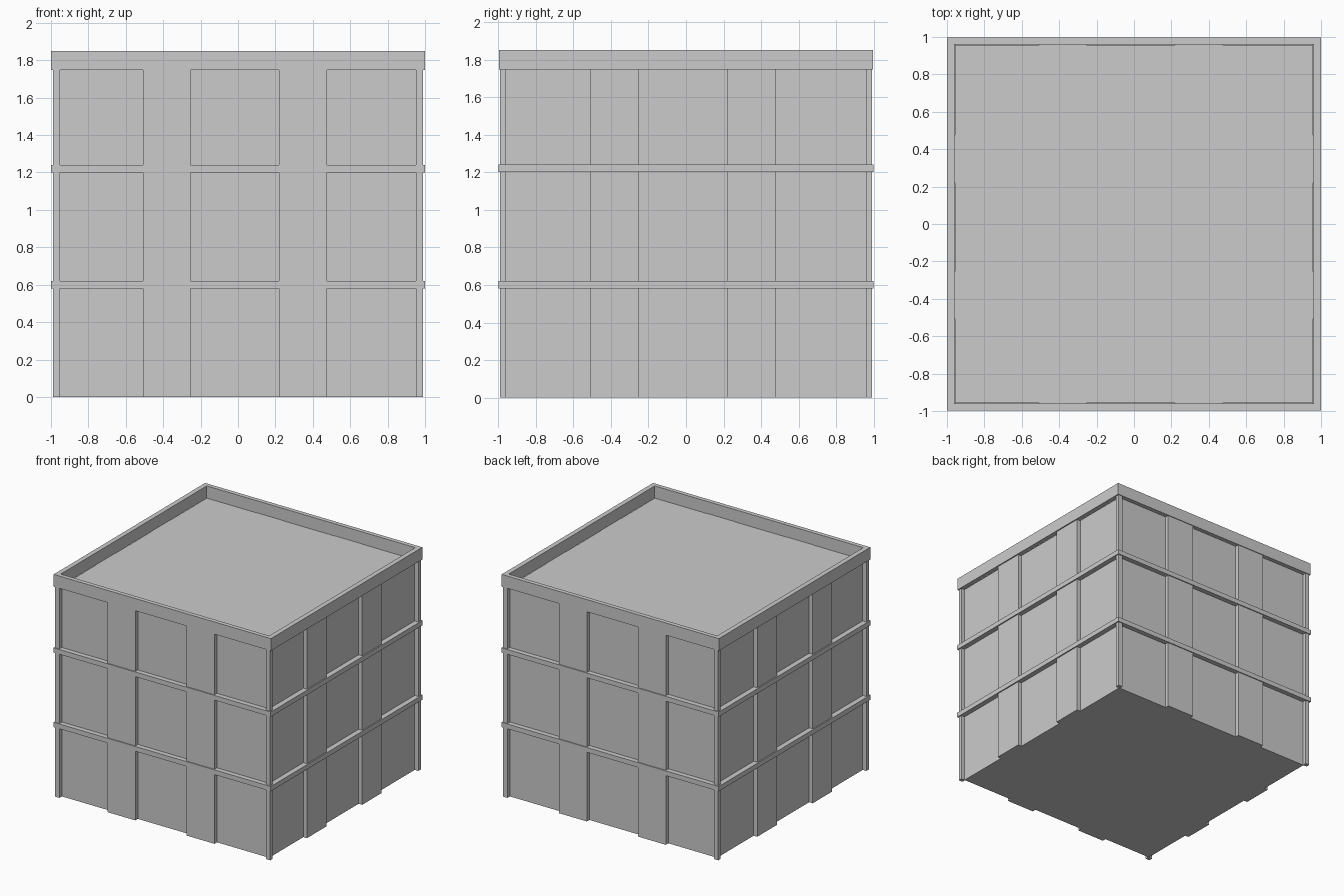
import bpy, bmesh
from mathutils import Vector

if "Cube" in bpy.data.objects:
    bpy.data.objects.remove(bpy.data.objects["Cube"])

CORE = 0.957      # wall face half width
OUT = 0.99        # pilaster face half width
ROOF = 1.75


def add_boxes(name, boxes):
    """One object from (x0, x1, y0, y1, z0, z1) boxes."""
    bm = bmesh.new()
    for x0, x1, y0, y1, z0, z1 in boxes:
        verts = bmesh.ops.create_cube(bm, size=1)["verts"]
        for v in verts:
            v.co = Vector((x0 if v.co.x < 0 else x1,
                           y0 if v.co.y < 0 else y1,
                           z0 if v.co.z < 0 else z1))
    mesh = bpy.data.meshes.new(name)
    bm.to_mesh(mesh)
    bm.free()
    obj = bpy.data.objects.new(name, mesh)
    bpy.context.collection.objects.link(obj)
    return obj


def ring(name, hx, hy, inner, z0, z1):
    """Square frame running round the whole block, open in the middle."""
    bm = bmesh.new()
    loops = []
    for ax, ay, z in ((hx, hy, z0), (hx, hy, z1), (inner, inner, z1), (inner, inner, z0)):
        loops.append([bm.verts.new((sx * ax, sy * ay, z))
                      for sx, sy in ((-1, -1), (1, -1), (1, 1), (-1, 1))])
    for i in range(4):
        a, b = loops[i], loops[(i + 1) % 4]
        for j in range(4):
            k = (j + 1) % 4
            bm.faces.new((a[j], a[k], b[k], b[j]))
    bmesh.ops.recalc_face_normals(bm, faces=bm.faces)
    mesh = bpy.data.meshes.new(name)
    bm.to_mesh(mesh)
    bm.free()
    obj = bpy.data.objects.new(name, mesh)
    bpy.context.collection.objects.link(obj)


# Main block with recessed wall panels and flat roof
add_boxes("building_core", [(-CORE, CORE, -CORE, CORE, 0, ROOF)])

# Two wide pilasters on each of the four sides
pilasters = []
for a, b in ((-0.507, -0.253), (0.22, 0.476)):
    for s in (-1, 1):
        lo, hi = sorted((s * CORE, s * OUT))
        pilasters.append((a, b, lo, hi, 0, ROOF))
        pilasters.append((lo, hi, a, b, 0, ROOF))
add_boxes("pilasters", pilasters)

# Slim corner posts
posts = []
for sx in (-1, 1):
    for sy in (-1, 1):
        x0, x1 = sorted((sx * 0.952, sx * OUT))
        y0, y1 = sorted((sy * 0.957, sy * OUT))
        posts.append((x0, x1, y0, y1, 0, ROOF))
add_boxes("corner_posts", posts)

# Floor bands and roof parapet
ring("lower_floor_band", 1.0, 0.998, CORE, 0.58, 0.62)
ring("upper_floor_band", 1.0, 0.998, CORE, 1.20, 1.24)
ring("roof_parapet", 1.0, 0.996, 0.96, ROOF - 0.002, 1.85)
